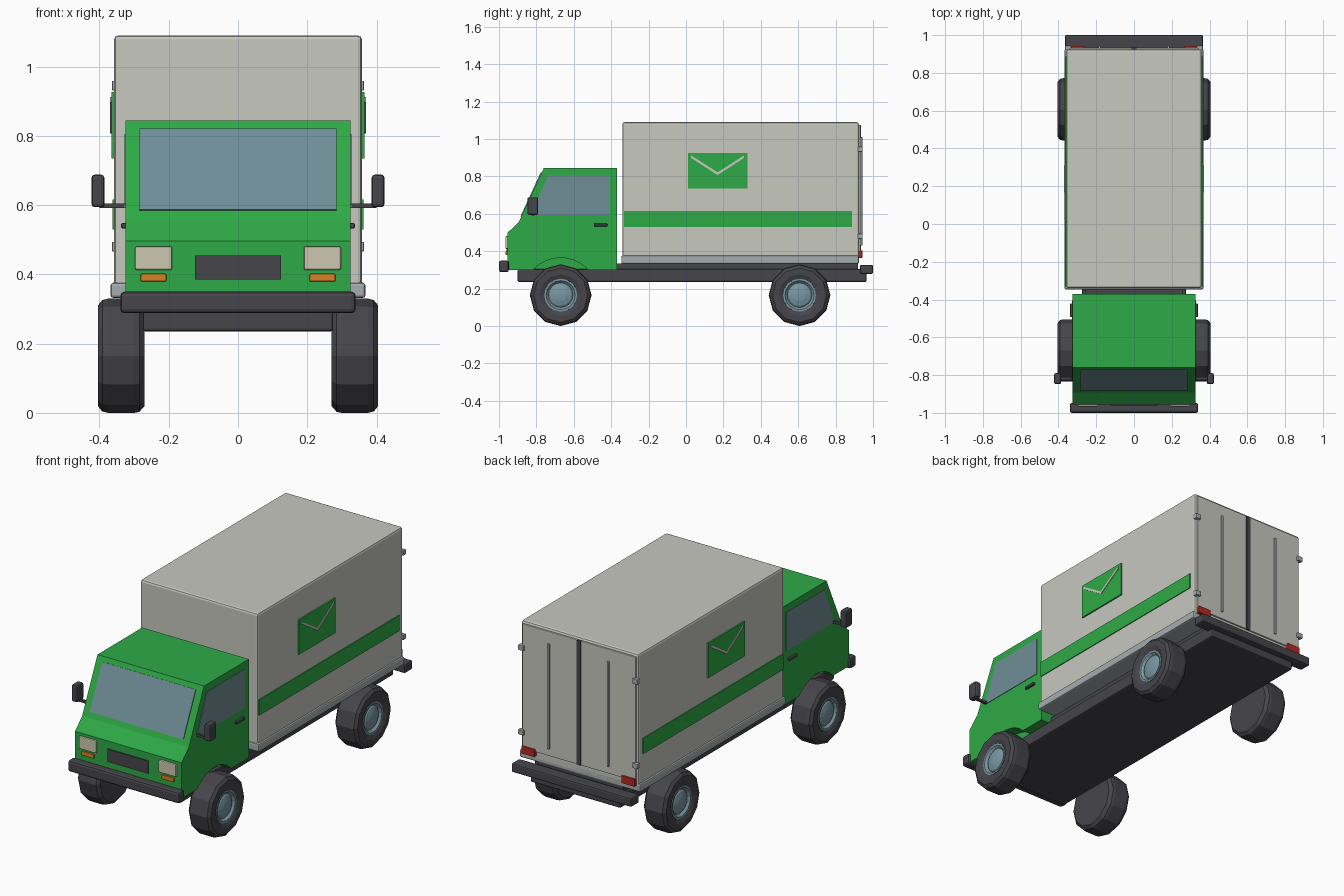
import bpy, bmesh, math
from mathutils import Vector, Matrix

if "Cube" in bpy.data.objects:
    bpy.data.objects.remove(bpy.data.objects["Cube"])


def material(name, rgb):
    m = bpy.data.materials.new(name)
    m.diffuse_color = (*rgb, 1)
    m.use_nodes = True
    m.node_tree.nodes["Principled BSDF"].inputs["Base Color"].default_value = m.diffuse_color
    return m


GREEN = material("green paint", (0.027, 0.40, 0.061))
CARGO = material("off white", (0.57, 0.58, 0.52))
DARK = material("dark rubber", (0.061, 0.060, 0.070))
STEEL = material("light steel", (0.38, 0.42, 0.43))
GLASS = material("blue grey glass", (0.16, 0.27, 0.31))
LAMP = material("lamp cream", (0.62, 0.58, 0.44))
ORANGE = material("indicator orange", (0.68, 0.22, 0.017))
RED = material("tail red", (0.46, 0.022, 0.018))
HUB = material("hub blue grey", (0.19, 0.31, 0.36))


def finish(name, bm, mat, bevel=0):
    bmesh.ops.recalc_face_normals(bm, faces=bm.faces[:])
    me = bpy.data.meshes.new(name)
    bm.to_mesh(me)
    bm.free()
    me.materials.append(mat)
    ob = bpy.data.objects.new(name, me)
    bpy.context.collection.objects.link(ob)
    if bevel:
        mod = ob.modifiers.new("bevel", 'BEVEL')
        mod.width = bevel
        mod.segments = 2
    return ob


def box(name, x, y, z, mat, bevel=0):
    """Box from (min, max) ranges."""
    bm = bmesh.new()
    bmesh.ops.create_cube(bm, size=1)
    for v in bm.verts:
        v.co = [(r[0] + r[1]) / 2 + c * (r[1] - r[0]) for c, r in zip(v.co, (x, y, z))]
    return finish(name, bm, mat, bevel)


def prism(name, pts, offset, mat):
    """Polygon in space pushed out along an offset."""
    bm = bmesh.new()
    f = bm.faces.new([bm.verts.new(p) for p in pts])
    new = bmesh.ops.extrude_face_region(bm, geom=[f], use_keep_orig=True)["geom"]
    bmesh.ops.translate(bm, vec=Vector(offset),
                        verts=[g for g in new if isinstance(g, bmesh.types.BMVert)])
    return finish(name, bm, mat)


def lathe(name, profile, side, y, z, steps, mat):
    """Spin (x, radius) points around an axle along x."""
    bm = bmesh.new()
    vs = [bm.verts.new((px * side, 0, r)) for px, r in profile]
    es = [bm.edges.new(p) for p in zip(vs, vs[1:])]
    bmesh.ops.spin(bm, geom=vs + es, cent=(0, 0, 0), axis=(1, 0, 0),
                   angle=math.tau, steps=steps)
    bmesh.ops.remove_doubles(bm, verts=bm.verts[:], dist=1e-4)
    bmesh.ops.translate(bm, verts=bm.verts[:], vec=(0, y, z))
    return finish(name, bm, mat)


def mirror_x(s, a, b):
    return (a, b) if s > 0 else (-b, -a)


# Chassis and bumpers
box("chassis", (-.275, .275), (-.90, .965), (.235, .305), DARK, .008)
box("subframe", (-.26, .26), (-.40, .92), (.30, .335), DARK)
box("front_bumper", (-.34, .34), (-1, -.947), (.288, .35), DARK, .012)
box("rear_bumper", (-.366, .366), (.93, 1), (.278, .327), DARK, .008)

# Cargo box with floor rim
box("cargo_box", (-.358, .358), (-.34, .925), (.34, 1.09), CARGO, .012)
box("cargo_floor_rim", (-.368, .368), (-.346, .925), (.332, .376), STEEL, .008)
box("rear_door_gap", (-.012, .012), (.92, .936), (.39, 1.075), DARK)

# Cab body with wheel arches cut out
cab_profile = [(-.955, .30), (-.955, .497), (-.893, .558), (-.76, .845), (-.37, .845), (-.37, .30)]
cab = prism("cab", [(-.325, y, z) for y, z in cab_profile], (.65, 0, 0), GREEN)
for s in (1, -1):
    bm = bmesh.new()
    bmesh.ops.create_cone(bm, cap_ends=True, segments=32, radius1=.2, radius2=.2, depth=.2,
                          matrix=Matrix.Translation((s * .355, -.67, .165)) @ Matrix.Rotation(math.pi / 2, 4, 'Y'))
    cutter = finish("arch_cutter", bm, GREEN)
    cutter.hide_render = True
    cutter.display_type = 'WIRE'
    mod = cab.modifiers.new("arch", 'BOOLEAN')
    mod.operation = 'DIFFERENCE'
    mod.solver = 'EXACT'
    mod.object = cutter

# Windscreen and grille
prism("windscreen", [(-.285, -.880, .585), (.285, -.880, .585), (.285, -.772, .82), (-.285, -.772, .82)],
      (0, -.0045, .002), GLASS)
box("grille", (-.124, .124), (-.961, -.95), (.385, .455), DARK)

for s in (1, -1):
    # Side windows
    prism("side_window", [(s * .324, y, z) for y, z in
                          [(-.828, .593), (-.738, .805), (-.406, .805), (-.406, .593)]],
          (s * .004, 0, 0), GLASS)
    # Lights
    box("headlight", mirror_x(s, .19, .297), (-.966, -.945), (.413, .481), LAMP, .005)
    box("indicator", mirror_x(s, .207, .281), (-.964, -.945), (.379, .402), ORANGE, .004)
    box("tail_light", mirror_x(s, .265, .345), (.92, .943), (.364, .405), RED, .003)
    # Mirrors and door handles
    box("mirror_arm", mirror_x(s, .32, .40), (-.825, -.811), (.592, .605), DARK)
    box("mirror", mirror_x(s, .386, .423), (-.848, -.790), (.594, .688), DARK, .009)
    box("door_handle", mirror_x(s, .32, .338), (-.492, -.42), (.533, .548), DARK, .004)
    # Rear doors with locking rods and hinges
    box("rear_door", mirror_x(s, .012, .345), (.92, .933), (.39, 1.075), CARGO, .003)
    box("locking_rod", mirror_x(s, .176, .188), (.93, .943), (.43, 1.01), STEEL, .003)
    for z in (.48, .945):
        box("hinge", mirror_x(s, .332, .364), (.92, .944), (z - .014, z + .014), STEEL, .003)
    # Side stripe and envelope plates
    box("side_stripe", mirror_x(s, .355, .363), (-.332, .888), (.53, .616), GREEN)
    box("envelope", mirror_x(s, .356, .366), (.01, .328), (.735, .926), GREEN)
    flap = [(.028, .912), (.169, .822), (.310, .912), (.310, .898), (.169, .807), (.028, .898)]
    prism("envelope_flap", [(s * .364, y, z) for y, z in flap], (s * .006, 0, 0), CARGO)
    # Wheels
    for y, end in ((-.67, "front"), (.607, "rear")):
        lathe(end + "_tyre", [(.27, 0), (.27, .145), (.285, .162), (.30, .165), (.375, .165), (.392, .161),
                              (.405, .145), (.405, .112), (.395, .088), (.38, .085), (.38, 0)],
              s, y, .165, 12, DARK)
        lathe(end + "_hub", [(.37, .088), (.398, .088), (.398, .078), (.385, .066), (.392, .058),
                             (.400, .03), (.402, 0)],
              s, y, .165, 16, HUB)
